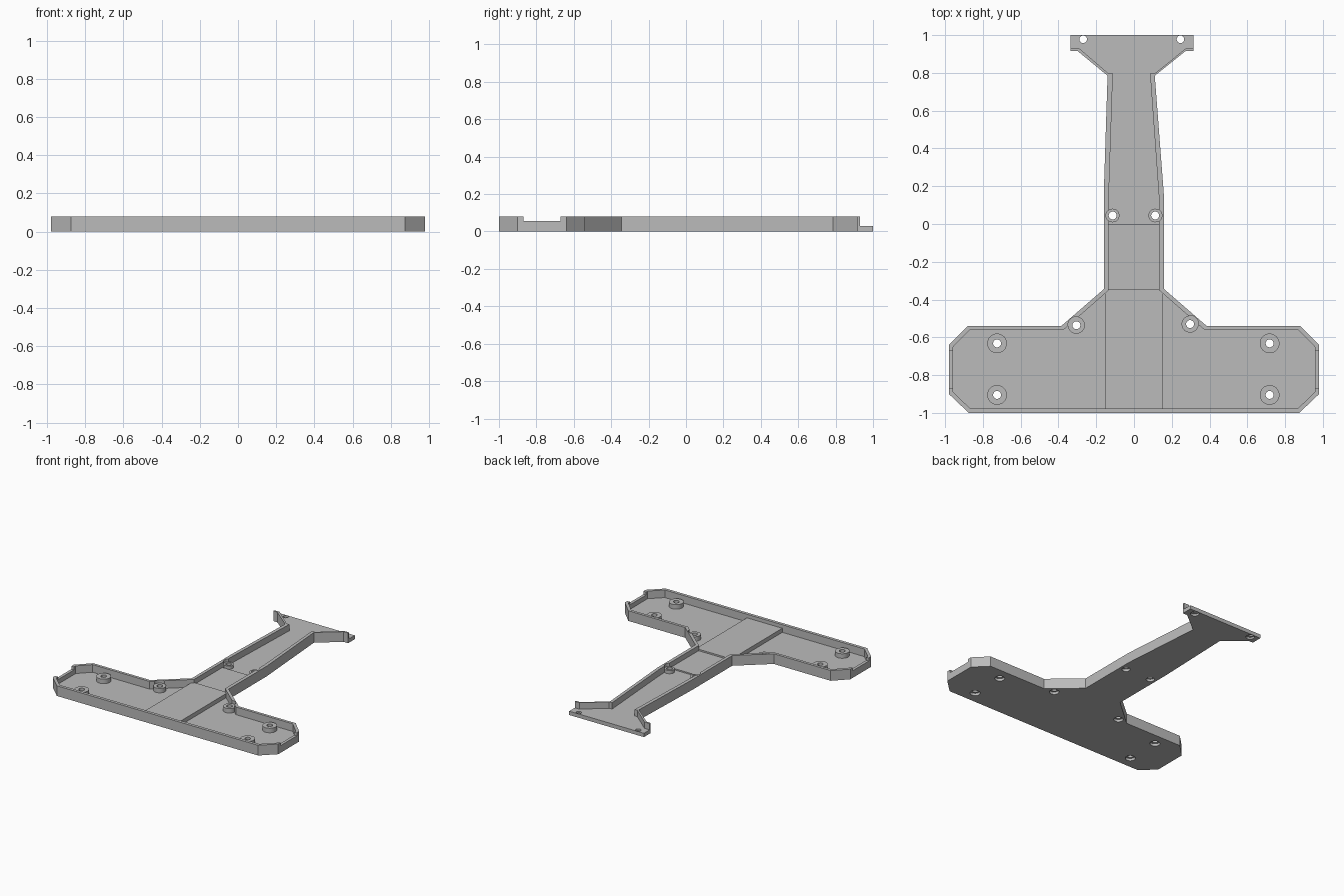
import bpy, bmesh, math

cube = bpy.data.objects.get("Cube")
if cube:
    bpy.data.objects.remove(cube, do_unlink=True)

grey = bpy.data.materials.new("plain grey")
grey.use_nodes = True
colour = (0.5, 0.5, 0.5, 1)
grey.diffuse_color = colour
grey.node_tree.nodes["Principled BSDF"].inputs["Base Color"].default_value = colour


def finish(name, bm):
    bmesh.ops.recalc_face_normals(bm, faces=bm.faces)
    mesh = bpy.data.meshes.new(name)
    bm.to_mesh(mesh)
    bm.free()
    mesh.materials.append(grey)
    obj = bpy.data.objects.new(name, mesh)
    bpy.context.collection.objects.link(obj)
    return obj


def prism(name, outline, low, high):
    bm = bmesh.new()
    face = bm.faces.new([bm.verts.new((x, y, low)) for x, y in outline])
    top = bmesh.ops.extrude_face_region(bm, geom=[face])["geom"]
    for v in top:
        if isinstance(v, bmesh.types.BMVert):
            v.co.z = high
    return finish(name, bm)


def box(name, x0, x1, y0, y1, low, high):
    return prism(name, [(x0, y0), (x1, y0), (x1, y1), (x0, y1)], low, high)


def circle(x, y, r, n=32):
    return [(x + r * math.cos(i * math.tau / n), y + r * math.sin(i * math.tau / n))
            for i in range(n)]


def boss(name, x, y, outer, inner, low, high):
    """Hollow post with a flat ring at both ends."""
    bm = bmesh.new()
    rings = [[bm.verts.new((px, py, z)) for px, py in circle(x, y, r)]
             for r, z in ((outer, low), (outer, high), (inner, high), (inner, low))]
    for k in range(4):
        a, b = rings[k], rings[(k + 1) % 4]
        for i in range(len(a)):
            j = (i + 1) % len(a)
            bm.faces.new((a[i], a[j], b[j], b[i]))
    obj = finish(name, bm)
    smooth(obj)


def smooth(obj):
    bpy.ops.object.select_all(action='DESELECT')
    obj.select_set(True)
    bpy.context.view_layer.objects.active = obj
    bpy.ops.object.shade_smooth_by_angle(angle=math.radians(25))


def cut(target, cutter):
    cutter.hide_render = True
    mod = target.modifiers.new("cut", 'BOOLEAN')
    mod.operation = 'DIFFERENCE'
    mod.solver = 'EXACT'
    mod.object = cutter
    bpy.context.view_layer.objects.active = target
    bpy.ops.object.modifier_apply(modifier=mod.name)
    bpy.data.objects.remove(cutter, do_unlink=True)


def mirrored(right):
    return right + [(-x, y) for x, y in reversed(right)]


# Tray: solid outline, hollowed into wings, stem and head
base = [(0.875, -1), (0.98, -0.9), (0.98, -0.64), (0.88, -0.54), (0.385, -0.54), (0.16, -0.345)]
right_side = base + [(0.16, 0.13), (0.11, 0.785), (0.275, 0.917), (0.315, 0.917), (0.315, 1)]
left_side = base + [(0.16, 0.16), (0.14, 0.785), (0.3, 0.917), (0.335, 0.917), (0.335, 1)]
tray = prism("tray", right_side + [(-x, y) for x, y in reversed(left_side)], 0, 0.08)

wing_pocket = mirrored([(0.868, -0.976), (0.957, -0.89), (0.957, -0.65), (0.87, -0.562),
                        (0.375, -0.562), (0.135, -0.352)])
cut(tray, prism("wing_pocket", wing_pocket, 0.02, 0.2))
stem_pocket = [(0.133, -0.36), (0.133, 0.13), (0.085, 0.797), (0.11, 0.797), (0.275, 0.93),
               (0.4, 0.93), (0.4, 1.1), (-0.4, 1.1), (-0.4, 0.93), (-0.29, 0.93),
               (-0.135, 0.797), (-0.112, 0.797), (-0.135, 0.1), (-0.135, -0.36)]
cut(tray, prism("stem_pocket", stem_pocket, 0.03, 0.2))

# Low notches in the end walls
cut(tray, box("end_notch", -1.1, 1.1, -0.87, -0.67, 0.056, 0.2))

# Raised decks
box("centre_deck", -0.154, 0.154, -0.978, -0.345, 0.012, 0.052)
box("stem_deck", -0.145, 0.145, -0.35, 0, 0.022, 0.04)

# Screw bosses: name, x, y, outer radius, recess radius
posts = [("right_front_boss", -0.725, -0.905, 0.052, 0.036),
         ("right_rear_boss", -0.725, -0.632, 0.052, 0.036),
         ("left_front_boss", 0.718, -0.905, 0.052, 0.036),
         ("left_rear_boss", 0.718, -0.632, 0.052, 0.036),
         ("right_middle_boss", -0.305, -0.536, 0.045, 0.034),
         ("left_middle_boss", 0.297, -0.53, 0.045, 0.034),
         ("right_stem_boss", -0.113, 0.045, 0.036, 0.03),
         ("left_stem_boss", 0.112, 0.045, 0.036, 0.03)]
for name, x, y, outer, recess in posts:
    cut(tray, prism("clearance", circle(x, y, outer), 0.055, 0.2))
    cut(tray, prism("hole", circle(x, y, 0.021), -0.1, 0.2))
    cut(tray, prism("recess", circle(x, y, recess), -0.1, 0.0205))
    boss(name, x, y, outer, 0.021, 0.0195, 0.0555)

# Countersunk holes in the head
for x in (-0.269, 0.246):
    cut(tray, prism("head_hole", circle(x, 0.978, 0.02), -0.1, 0.2))
    cut(tray, prism("head_recess", circle(x, 0.966, 0.03), -0.1, 0.015))

smooth(tray)
